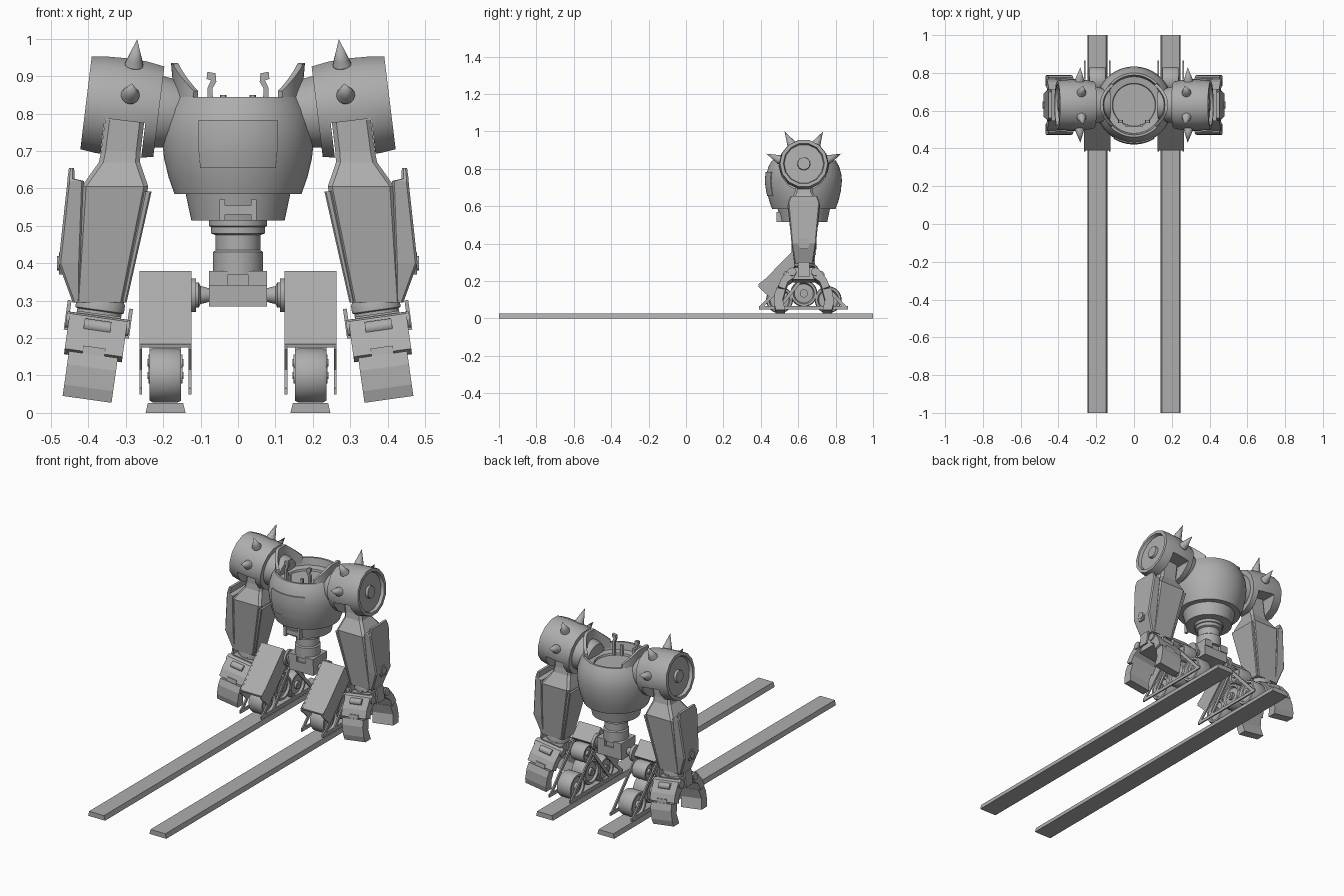
import bpy, bmesh
from math import sin, cos, pi, radians
from mathutils import Matrix, Vector

if "Cube" in bpy.data.objects:
    bpy.data.objects.remove(bpy.data.objects["Cube"])

CY = 0.63                                   # robot centre in depth
T = Matrix.Translation
ROT_X = Matrix.Rotation(pi / 2, 4, 'Y')     # turns a lathe axis from z to x
METAL = bpy.data.materials.new("dark_metal")
METAL.diffuse_color = (.42, .42, .42, 1)
METAL.use_nodes = True
METAL.node_tree.nodes["Principled BSDF"].inputs["Base Color"].default_value = METAL.diffuse_color


def skin(name, rings, m=Matrix(), mirror=False, smooth=True):
    """Join equal closed rings of points into a capped solid."""
    bm = bmesh.new()
    vs = [[bm.verts.new(m @ Vector(p)) for p in r] for r in rings]
    n = len(vs[0])
    for a, b in zip(vs, vs[1:]):
        for i in range(n):
            bm.faces.new((a[i], a[(i + 1) % n], b[(i + 1) % n], b[i]))
    bm.faces.new(vs[0])
    bm.faces.new(vs[-1])
    bmesh.ops.remove_doubles(bm, verts=bm.verts, dist=1e-5)
    bmesh.ops.recalc_face_normals(bm, faces=bm.faces)
    me = bpy.data.meshes.new(name)
    bm.to_mesh(me)
    bm.free()
    me.materials.append(METAL)
    if smooth:
        me.polygons.foreach_set("use_smooth", [True] * len(me.polygons))
        me.set_sharp_from_angle(angle=radians(30))
    ob = bpy.data.objects.new(name, me)
    bpy.context.collection.objects.link(ob)
    if mirror:
        ob.modifiers.new("mirror", 'MIRROR')
    return ob


def lathe(name, prof, m=Matrix(), n=32, mirror=False):
    rings = [[(max(r, 1e-6) * cos(2 * pi * (i + .5) / n), max(r, 1e-6) * sin(2 * pi * (i + .5) / n), h)
              for i in range(n)] for r, h in prof]
    return skin(name, rings, m, mirror)


def rod(name, r, h0, h1, m=Matrix(), n=24, mirror=False):
    return lathe(name, [(0, h0), (r, h0), (r, h1), (0, h1)], m, n, mirror)


def prism_yz(name, pts, x0, x1, m=Matrix(), mirror=True):
    return skin(name, [[(x, y, z) for y, z in pts] for x in (x0, x1)], m, mirror, False)


def prism_xz(name, pts, y0, y1, mirror=False):
    return skin(name, [[(x, y, z) for x, z in pts] for y in (y0, y1)], mirror=mirror, smooth=False)


def box(name, x0, x1, y0, y1, z0, z1, m=Matrix(), mirror=False):
    return prism_yz(name, [(y0, z0), (y1, z0), (y1, z1), (y0, z1)], x0, x1, m, mirror)


def loft(name, secs, c=.012):
    """Stack chamfered rectangles (z, x0, x1, half depth)."""
    rings = []
    for z, a, b, h in secs:
        k = min(c, (b - a) * .3)
        rings.append([(a + k, CY - h, z), (b - k, CY - h, z), (b, CY - h + k, z), (b, CY + h - k, z),
                      (b - k, CY + h, z), (a + k, CY + h, z), (a, CY + h - k, z), (a, CY - h + k, z)])
    return skin(name, rings, mirror=True, smooth=False)


def band(name, section, a0, a1, n=20, mirror=False):
    """Sweep a (r, z) section around the torso between two angles in degrees."""
    rings = []
    for i in range(n + 1):
        d = a0 + (a1 - a0) * i / n
        a = radians(d)
        rings.append([(r * cos(a), r * sin(a), z) for r, z in section(d)])
    return skin(name, rings, T((0, CY, 0)), mirror)


def bar_yz(name, p, q, w, x0, x1):
    p, q = Vector(p), Vector(q)
    d = (q - p).normalized() * w / 2
    s = Vector((-d.y, d.x))
    return prism_yz(name, [p + s, q + s, q - s, p - s], x0, x1)


# rails
prism_xz("rail", [(.14, 0), (.247, 0), (.241, .027), (.147, .027)], -1, 1, True)

# torso bowl with open recessed top
TC = T((0, CY, 0))
lathe("torso", [(0, .515), (.125, .515), (.14, .585), (.17, .585), (.186, .63), (.198, .68), (.204, .735),
                (.2, .775), (.188, .815), (.17, .845), (.158, .845), (.15, .805), (.115, .8), (.112, .79), (0, .79)], TC, 56)
band("chest_panel", lambda d: [(.18, .655), (.196, .655), (.203, .69), (.209, .735), (.204, .783), (.18, .783)], -121, -59)


def collar(d):
    top = .935 - .075 * max(0, (abs(d) - 12) / 32)
    r = .16 + (top - .84) * .2
    return [(.152, .81), (.17, .83), (r, top), (r - .016, top)]


band("collar_plate", collar, -44, 44, 20, True)
prism_xz("neck_hook", [(.066, .79), (.068, .868), (.058, .885), (.06, .908), (.082, .912), (.084, .893), (.072, .889),
                       (.082, .868), (.08, .79)], .535, .55, True)
for a in (70, 110):
    rod("neck_stud", .009, .79, .85, T((.115 * cos(radians(a)), CY - .115 * sin(radians(a)), 0)), 12)

# waist and belt buckle
lathe("waist", [(0, .37), (.067, .37), (.067, .43), (.06, .435), (.06, .475), (.072, .48), (.072, .497), (.078, .5),
                (.078, .52), (0, .52)], TC, 40)
box("buckle_bar", -.035, .035, CY - .143, CY - .1, .53, .555)
box("buckle_post", .035, .05, CY - .147, CY - .1, .515, .57, mirror=True)

# hip block and axles
box("hip_block", -.077, .077, CY - .06, CY + .06, .285, .34)
box("hip_cheek", .027, .077, CY - .065, CY + .065, .34, .38, mirror=True)
box("hip_core", -.06, .06, CY - .05, CY + .05, .33, .38)
lathe("hip_axle", [(0, .07), (.016, .07), (.022, .09), (.024, .1), (.034, .105), (.034, .112), (.045, .112),
                   (.045, .128), (0, .128)], T((0, CY, .315)) @ ROT_X, 24, True)

# leg covers, track frames and wheels
prism_yz("leg_cover", [(.388, .184), (.39, .175), (.588, .38), (.655, .312), (.635, .292), (.588, .34), (.408, .176)],
         .124, .264)
for x in (.124, .256):
    prism_yz("leg_cover_side", [(.385, .171), (.588, .38), (.655, .312), (.455, .105)], x, x + .008)
    for p, q in (((.39, .058), (.866, .058)), ((.85, .06), (.63, .3)), ((.4, .06), (.48, .14)), ((.5, .06), (.65, .25))):
        bar_yz("track_frame_bar", p, q, .018, x, x + .008)
for y, z, r in ((.5, .1, .072), (.76, .1, .072), (.63, .134, .072), (.66, .25, .05)):
    m = T((.194, y, z)) @ ROT_X
    half = [(r * .3, .045), (r * .3, .032), (r * .7, .03), (r * .78, .042), (r * .94, .042), (r, .034)]
    lathe("track_wheel", [(0, -.045)] + [(a, -b) for a, b in half] + half[::-1] + [(0, .045)], m, 32, True)
    rod("wheel_axle", r * .14, -.048, .048, m, 16, True)

# shoulder drum with arm slot
S = T((.309, CY, .817)) @ Matrix.Rotation(radians(-7), 4, 'Y')
drum = lathe("shoulder", [(0, -.098), (.125, -.098), (.133, -.05), (.135, 0), (.133, .06), (.128, .098), (.11, .098),
                          (.105, .08), (.035, .08), (.033, .094), (0, .094)], S @ ROT_X, 14)
slot = box("arm_slot_cutter", -.066, .043, -.2, .2, -.2, -.035, S)
slot.hide_render = True
slot.hide_viewport = True
cut = drum.modifiers.new("slot", 'BOOLEAN')
cut.operation = 'DIFFERENCE'
cut.solver = 'EXACT'
cut.object = slot
drum.modifiers.new("mirror", 'MIRROR')
lathe("shoulder_joint", [(0, -.18), (.075, -.18), (.092, -.13), (.098, -.09), (0, -.09)], S @ ROT_X, 32, True)
for a, lean in ((14, 10), (61, 0), (119, 0), (166, -10)):
    m = S @ T((-.017, 0, 0)) @ Matrix.Rotation(radians(a - 90), 4, 'X')
    m = m @ T((0, 0, .12)) @ Matrix.Rotation(radians(lean), 4, 'X') @ T((0, 0, -.12))
    lathe("shoulder_spike", [(0, .1), (.02, .115), (.025, .135), (.02, .15), (0, .212)], m, 14, True)

# arms with armour plates
loft("arm", [(.785, .25, .355, .045), (.70, .26, .366, .045), (.67, .262, .372, .05), (.605, .24, .418, .088),
             (.295, .302, .438, .052)])
loft("arm_outer_plate", [(.655, .438, .452, .07), (.626, .437, .456, .083), (.62, .412, .456, .085),
                         (.4, .42, .48, .066), (.295, .42, .442, .05)], .006)
loft("arm_inner_plate", [(.592, .231, .25, .086), (.295, .298, .312, .05)], .004)
rod("arm_bolt", .034, 0, .026, T((.453, CY, .4)) @ ROT_X, 6, True)
rod("arm_bolt_cap", .02, .02, .031, T((.453, CY, .4)) @ ROT_X, 12, True)

# wrists and two-jaw hands
H = T((.372, CY, .26)) @ Matrix.Rotation(radians(-8), 4, 'Y')
lathe("wrist", [(0, -.01), (.06, -.01), (.06, .012), (.066, .015), (.066, .035), (.058, .05), (0, .05)],
      H @ Matrix.Diagonal((1, .8, 1, 1)), 28, True)
box("palm", -.06, .06, -.06, .06, -.06, .005, H, True)
for s in (-1, 1):
    F = H @ Matrix.Diagonal((1, s, 1, 1))
    prism_yz("finger_upper", [(.05, .0), (.08, -.005), (.122, -.06), (.138, -.1), (.1, -.115), (.085, -.075), (.05, -.05)],
             -.078, .078, F)
    prism_yz("finger_joint", [(.1, -.09), (.138, -.085), (.145, -.13), (.11, -.13)], -.03, .03, F)
    prism_yz("finger_tip", [(.098, -.115), (.145, -.105), (.157, -.14), (.158, -.195), (.15, -.226), (.1, -.226), (.113, -.17)],
             -.066, .066, F)
    rod("knuckle_pin", .022, -.085, .085, F @ T((0, .062, -.022)) @ ROT_X, 16, True)
    rod("knuckle_roll", .018, -.036, .036, F @ T((0, .092, -.03)) @ ROT_X, 16, True)
for x in (-.088, .078):
    box("hand_bracket", x, x + .01, -.03, .03, -.05, .03, H, True)
